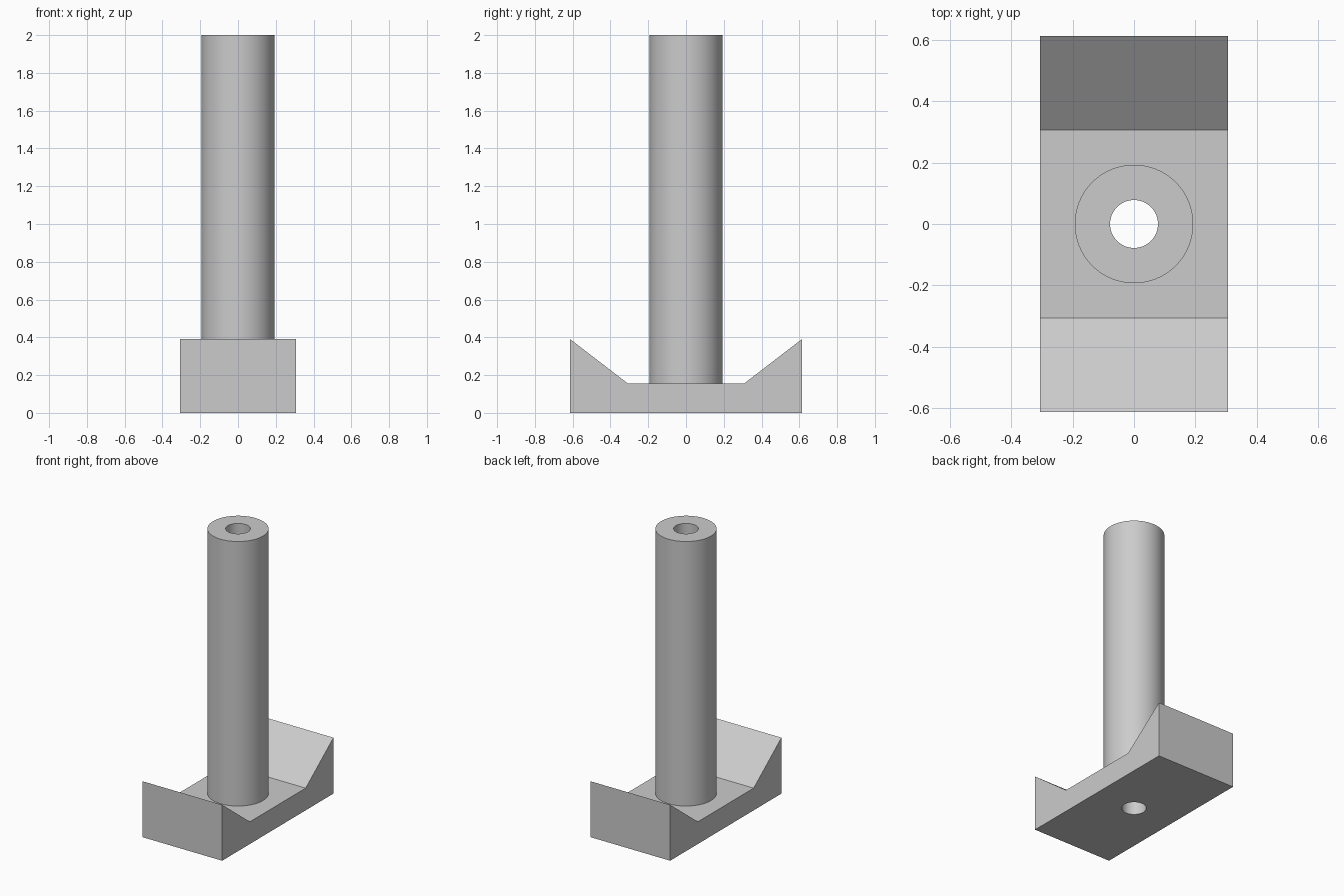
import bpy
import bmesh
import math
from mathutils import Matrix, Vector

SEGMENTS = 96
HALF_WIDTH = 0.307
HALF_LENGTH = 0.613
FLOOR_HALF = 0.307
FLOOR_Z = 0.155
RIM_Z = 0.39
TOP_Z = 2.0
OUTER_R = 0.193
BORE_R = 0.078

cube = bpy.data.objects.get("Cube")
if cube:
    bpy.data.objects.remove(cube, do_unlink=True)

grey = bpy.data.materials.new("plain grey")
grey.use_nodes = True
color = (0.6, 0.6, 0.6, 1)
grey.diffuse_color = color
grey.node_tree.nodes["Principled BSDF"].inputs["Base Color"].default_value = color


def add_object(name, bm):
    bmesh.ops.recalc_face_normals(bm, faces=bm.faces)
    mesh = bpy.data.meshes.new(name)
    bm.to_mesh(mesh)
    bm.free()
    mesh.materials.append(grey)
    obj = bpy.data.objects.new(name, mesh)
    bpy.context.collection.objects.link(obj)
    return obj


def activate(obj):
    bpy.ops.object.select_all(action='DESELECT')
    obj.select_set(True)
    bpy.context.view_layer.objects.active = obj


# Base: side profile with two raised wedge ends, extruded across the width
half = [(HALF_LENGTH, 0), (HALF_LENGTH, RIM_Z), (FLOOR_HALF, FLOOR_Z)]
profile = half + [(-y, z) for y, z in reversed(half)]
bm = bmesh.new()
face = bm.faces.new([bm.verts.new((-HALF_WIDTH, y, z)) for y, z in profile])
result = bmesh.ops.extrude_face_region(bm, geom=[face])
moved = [v for v in result["geom"] if isinstance(v, bmesh.types.BMVert)]
bmesh.ops.translate(bm, vec=Vector((2 * HALF_WIDTH, 0, 0)), verts=moved)
base = add_object("base", bm)

# Bore through the base
bm = bmesh.new()
bmesh.ops.create_cone(bm, cap_ends=True, segments=SEGMENTS, radius1=BORE_R,
                      radius2=BORE_R, depth=1, matrix=Matrix.Identity(4))
cutter = add_object("bore_cutter", bm)
cutter.hide_render = True
bore = base.modifiers.new("bore", 'BOOLEAN')
bore.operation = 'DIFFERENCE'
bore.solver = 'EXACT'
bore.object = cutter
activate(base)
bpy.ops.object.modifier_apply(modifier=bore.name)
bpy.data.objects.remove(cutter, do_unlink=True)

# Hollow post: wall profile spun around the vertical axis, open where it meets the base
bm = bmesh.new()
wall = [(OUTER_R, FLOOR_Z), (OUTER_R, TOP_Z), (BORE_R, TOP_Z), (BORE_R, FLOOR_Z)]
verts = [bm.verts.new((r, 0, z)) for r, z in wall]
edges = [bm.edges.new(pair) for pair in zip(verts, verts[1:])]
bmesh.ops.spin(bm, geom=verts + edges, cent=(0, 0, 0), axis=(0, 0, 1),
               angle=math.tau, steps=SEGMENTS)
bmesh.ops.remove_doubles(bm, verts=bm.verts, dist=0.0001)
post = add_object("hollow_post", bm)

# Smooth round walls, crisp edges
for obj in (base, post):
    activate(obj)
    bpy.ops.object.shade_smooth_by_angle(angle=math.radians(30))
